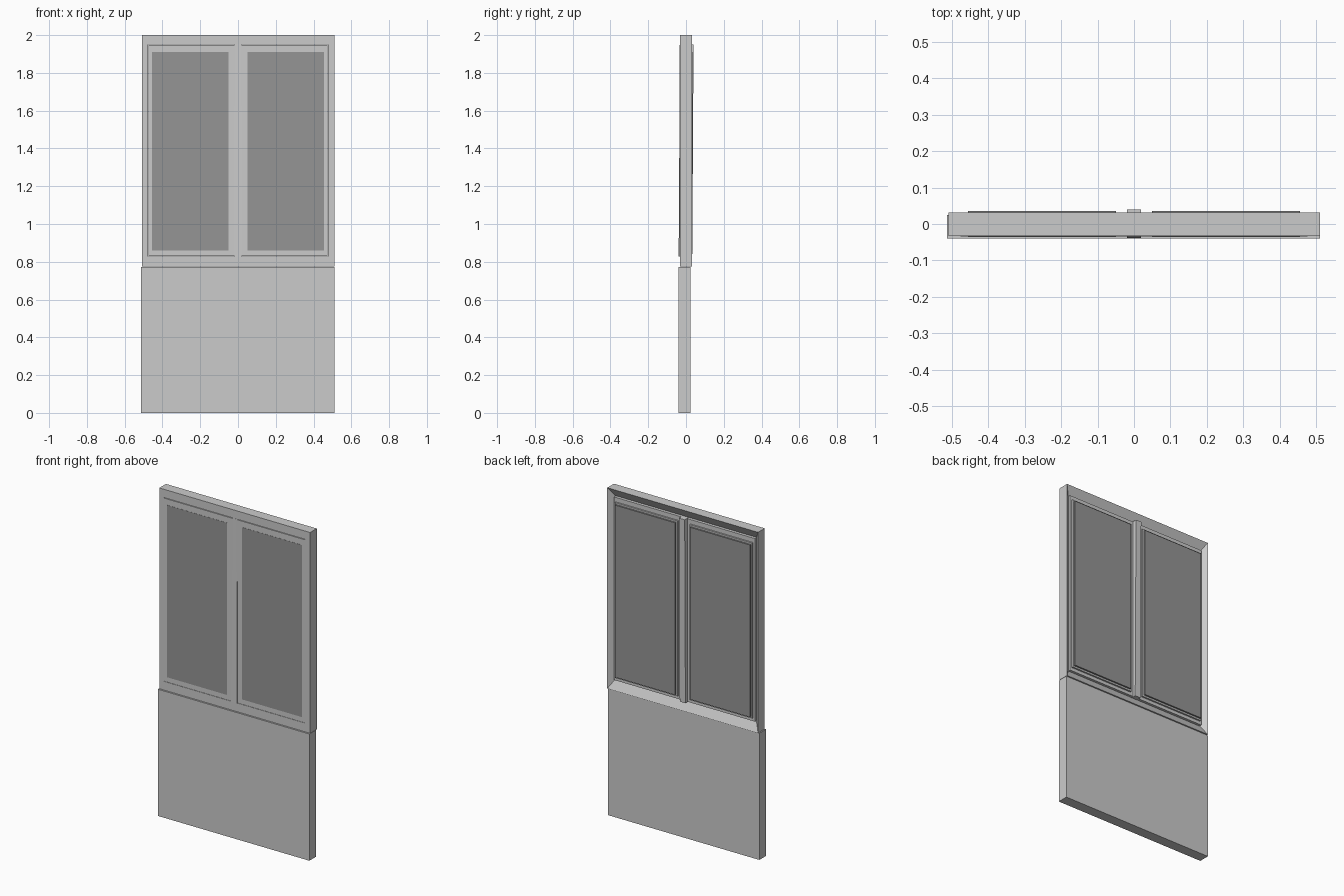
import bpy, bmesh

if "Cube" in bpy.data.objects:
    bpy.data.objects.remove(bpy.data.objects["Cube"])


def finish(bm, name, material=None):
    bmesh.ops.recalc_face_normals(bm, faces=bm.faces)
    mesh = bpy.data.meshes.new(name)
    bm.to_mesh(mesh)
    bm.free()
    ob = bpy.data.objects.new(name, mesh)
    bpy.context.collection.objects.link(ob)
    if material:
        mesh.materials.append(material)
    return ob


def box(name, x, y, z, material=None, lean=0.0):
    """Box from ranges; lean shifts the top edge along y."""
    bm = bmesh.new()
    bmesh.ops.create_cube(bm, size=1)
    for v in bm.verts:
        top = v.co.z > 0
        v.co = (x[v.co.x > 0], y[v.co.y > 0] + (lean if top else 0), z[top])
    return finish(bm, name, material)


def rect_frame(name, outer, inner, profile):
    """Sweep a (blend outer->inner, y) profile around a rectangle."""
    bm = bmesh.new()
    corners = [(0, 2), (1, 2), (1, 3), (0, 3)]
    rings = []
    for i, k in corners:
        ring = []
        for t, y in profile:
            px = outer[i] + (inner[i] - outer[i]) * t
            pz = outer[k] + (inner[k] - outer[k]) * t
            ring.append(bm.verts.new((px, y, pz)))
        rings.append(ring)
    n = len(profile)
    for c in range(4):
        a, b = rings[c], rings[(c + 1) % 4]
        for p in range(n):
            q = (p + 1) % n
            bm.faces.new((a[p], a[q], b[q], b[p]))
    return finish(bm, name)


glass = bpy.data.materials.new("dark_glass")
glass.diffuse_color = (0.3, 0.3, 0.3, 1)
glass.use_nodes = True
glass.node_tree.nodes["Principled BSDF"].inputs["Base Color"].default_value = glass.diffuse_color

# Solid lower panel
box("lower_panel", (-0.513, 0.51), (-0.04, 0.025), (0, 0.773))

# Window frame, flat in front and chamfered at the back
rect_frame("window_frame", (-0.508, 0.51, 0.775, 2.0),
           (-0.477, 0.477, 0.828, 1.95),
           [(0, -0.033), (1, -0.033), (1, 0.002), (0, 0.031)])

# Two sashes with stepped beads and dark panes
for side, label in ((-1, "left"), (1, "right")):
    def span(a, b):
        return tuple(sorted((side * a, side * b)))

    def limits(a, b, low, high):
        return (*span(a, b), low, high)

    hole = limits(0.05, 0.455, 0.86, 1.91)
    square = [(0, -0.034), (1, -0.034), (1, 0.015), (0, 0.015)]
    rect_frame(label + "_sash", limits(0.015, 0.475, 0.83, 1.947), hole, square)
    bead = [(0, 0.012), (1, 0.012), (1, 0.025), (0, 0.025)]
    rect_frame(label + "_bead", limits(0.04, 0.463, 0.85, 1.92), hole, bead)
    box(label + "_pane", span(0.05, 0.455), (-0.035, 0.035), (0.86, 1.91), glass)

# Central post, leaning very slightly backwards
box("centre_post", (-0.019, 0.019), (-0.039, 0.033), (0.827, 1.949), lean=0.007)
